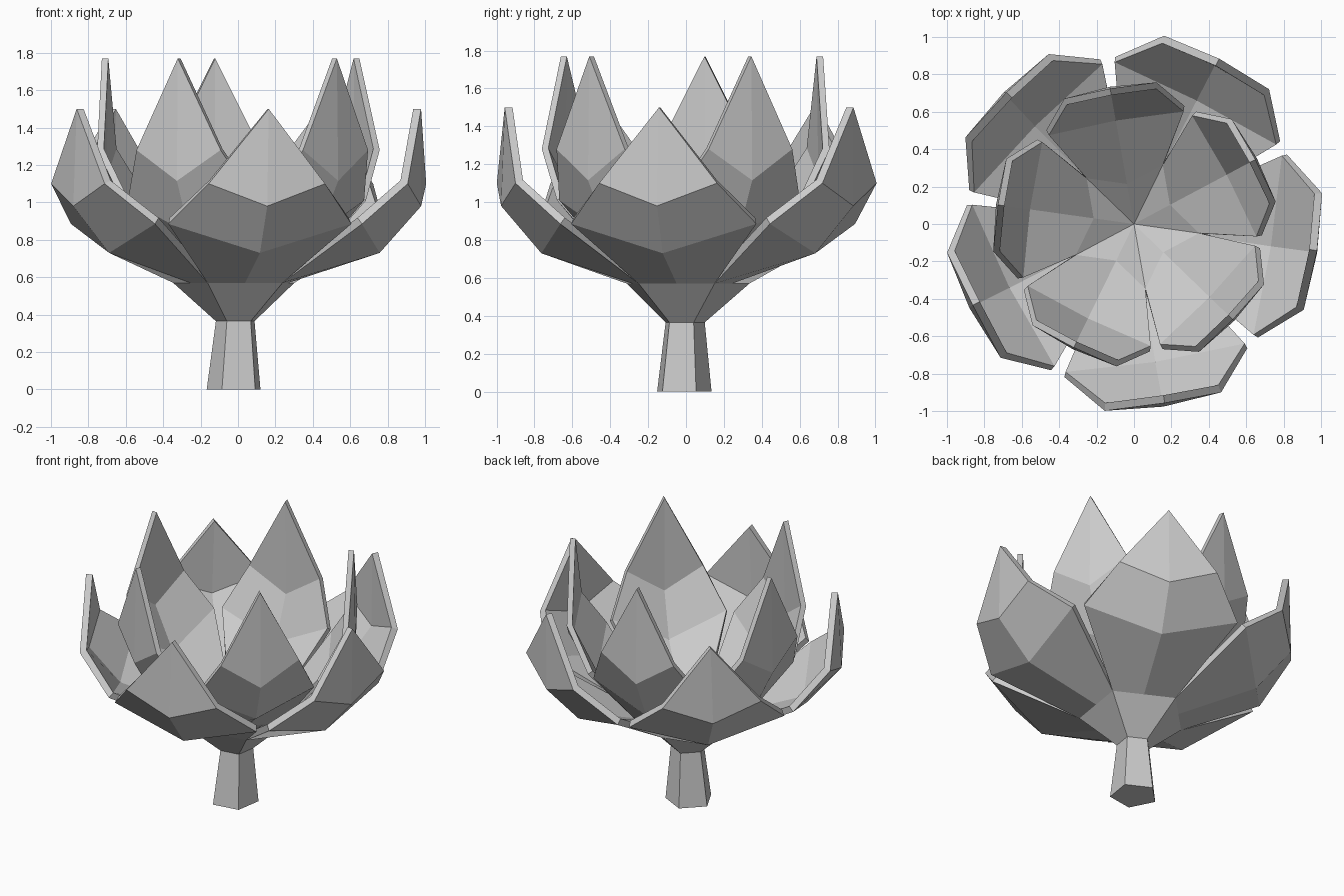
import bpy, bmesh
from math import sin, cos, radians

if "Cube" in bpy.data.objects:
    bpy.data.objects.remove(bpy.data.objects["Cube"])


def make_object(name, bm):
    mesh = bpy.data.meshes.new(name)
    bm.to_mesh(mesh)
    bm.free()
    obj = bpy.data.objects.new(name, mesh)
    bpy.context.collection.objects.link(obj)
    return obj


def lean(bm):
    # the flower leans very slightly off its axis
    for v in bm.verts:
        v.co.x += 0.018 * (v.co.z - 0.9)
        v.co.y += 0.018 * (v.co.z - 0.9)


def petal_ring(name, start, rows, tip, thickness, apex=None, tilt=False):
    """Five petals; each row = (middle r, middle z, edge r, edge z, half width)."""
    bm = bmesh.new()
    for k in range(5):
        a = radians(start + 72 * k)

        def vert(r, side, z):
            return bm.verts.new((r * cos(a) - side * sin(a), r * sin(a) + side * cos(a), z))

        grid = [(vert(er, -w, ez), vert(mr, 0, mz), vert(er, w, ez))
                for mr, mz, er, ez, w in rows]
        for low, high in zip(grid, grid[1:]):
            for i in (0, 1):
                bm.faces.new((low[i], low[i + 1], high[i + 1], high[i]))
        top = vert(tip[0], 0, tip[1])
        for i in (0, 1):
            bm.faces.new((grid[-1][i], grid[-1][i + 1], top))
        if apex is not None:
            base = vert(0, 0, apex)
            for i in (0, 1):
                bm.faces.new((base, grid[0][i + 1], grid[0][i]))
    # weld neighbouring petals at the cup
    bmesh.ops.remove_doubles(bm, verts=bm.verts[:], dist=0.002)
    if tilt:
        lean(bm)
    obj = make_object(name, bm)
    solid = obj.modifiers.new("thickness", "SOLIDIFY")
    solid.thickness = thickness
    solid.offset = -1
    solid.use_even_offset = True
    return obj


C36, S36 = cos(radians(36)), sin(radians(36))

# outer petals growing out of the five-sided cup
petal_ring("outer_petals", -9, [
    (0.11 * C36, 0.365, 0.11 * C36, 0.365, 0.11 * S36),
    (0.345 * C36, 0.57, 0.345 * C36, 0.57, 0.345 * S36),
    (0.77, 0.73, 0.75, 0.885, 0.495),
    (0.99, 0.98, 0.965, 1.10, 0.315),
], (0.98, 1.50), 0.042, tilt=True)

# inner petals, taller and narrower, meeting at the centre
petal_ring("inner_petals", 28, [
    (0.24, 0.62, 0.375 * C36, 0.65, 0.375 * S36),
    (0.59, 0.83, 0.575, 1.01, 0.375),
    (0.745, 1.115, 0.725, 1.28, 0.25),
], (0.735, 1.77), 0.035, apex=0.43)

# tapered five-sided stem
bm = bmesh.new()
rings = [[bm.verts.new((r * cos(radians(27 + 72 * k)), r * sin(radians(27 + 72 * k)), z))
          for k in range(5)] for r, z in ((0.153, 0), (0.11, 0.365))]
for k in range(5):
    n = (k + 1) % 5
    bm.faces.new((rings[0][k], rings[0][n], rings[1][n], rings[1][k]))
bm.faces.new(rings[0][::-1])
bm.faces.new(rings[1])
lean(bm)
make_object("stem", bm)
